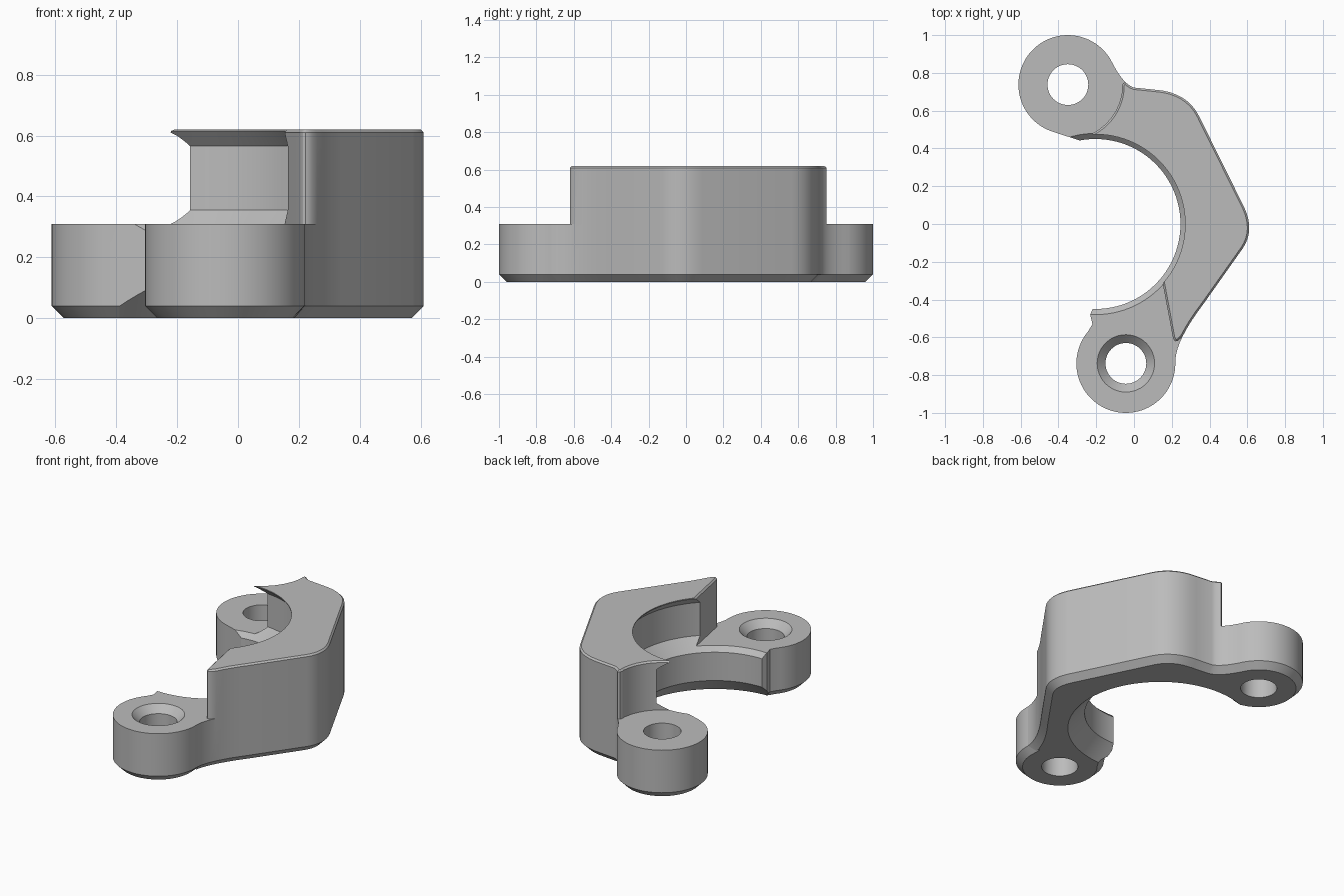
import bpy, bmesh
from math import sin, cos, radians, pi
from mathutils import Vector

if "Cube" in bpy.data.objects:
    bpy.data.objects.remove(bpy.data.objects["Cube"])

grey = bpy.data.materials.new("plain_grey")
grey.use_nodes = True
grey.diffuse_color = (0.5, 0.5, 0.5, 1)
grey.node_tree.nodes["Principled BSDF"].inputs["Base Color"].default_value = (0.5, 0.5, 0.5, 1)

BORE = (-0.204, 0)
FRONT_EAR = (-0.043, -0.738)
BACK_EAR = (-0.35, 0.738)
EAR_R = 0.262


def arc(c, r, a0, a1, n):
    angles = [radians(a0 + (a1 - a0) * i / n) for i in range(n + 1)]
    return [(c[0] + r * cos(a), c[1] + r * sin(a)) for a in angles]


def bend(p0, ctrl, p1, n=8):
    """Rounded corner from p0 to p1."""
    a, b, c = Vector(p0), Vector(ctrl), Vector(p1)
    ts = [i / n for i in range(n + 1)]
    return [tuple(a * (1 - t) ** 2 + b * 2 * t * (1 - t) + c * t * t) for t in ts]


def inset(points, d):
    """Move a counter-clockwise outline inwards by d."""
    pts, out = [Vector(p) for p in points], []
    for i, p in enumerate(pts):
        e1 = (p - pts[i - 1]).normalized()
        e2 = (pts[(i + 1) % len(pts)] - p).normalized()
        n1, n2 = Vector((-e1.y, e1.x)), Vector((-e2.y, e2.x))
        out.append(p + (n1 + n2) * d / (1 + n1.dot(n2)))
    return out


def loft(name, rings):
    """Solid through rings given as (outline, z), bottom to top."""
    bm = bmesh.new()
    loops = [[bm.verts.new((p[0], p[1], z)) for p in pts] for pts, z in rings]
    n = len(loops[0])
    for lo, hi in zip(loops, loops[1:]):
        for i in range(n):
            j = (i + 1) % n
            bm.faces.new((lo[i], lo[j], hi[j], hi[i]))
    bm.faces.new(loops[0][::-1])
    bm.faces.new(loops[-1])
    mesh = bpy.data.meshes.new(name)
    bm.to_mesh(mesh)
    bm.free()
    mesh.materials.append(grey)
    obj = bpy.data.objects.new(name, mesh)
    bpy.context.collection.objects.link(obj)
    return obj


def lathe(name, c, profile, n):
    """Round cutter from a list of (radius, z)."""
    return loft(name, [(arc(c, r, 0, 360, n)[:-1], z) for r, z in profile])


def combine(target, other, operation):
    mod = target.modifiers.new(other.name, "BOOLEAN")
    mod.object, mod.operation, mod.solver = other, operation, "EXACT"
    bpy.context.view_layer.objects.active = target
    bpy.ops.object.modifier_apply(modifier=mod.name)
    bpy.data.objects.remove(other)


# Outer wall shared by the base and the raised body
front_fillet = bend((0.219, -0.72), (0.225, -0.61), (0.37, -0.42))
back_fillet = bend((0.0, 0.722), (-0.06, 0.74), (-0.123, 0.869))
wall = (bend((0.575, -0.13), (0.64, -0.035), (0.585, 0.085))
        + bend((0.345, 0.57), (0.28, 0.7), (0.11, 0.711)))

# Base plate with two ears and a chamfered underside
base = (arc(FRONT_EAR, EAR_R, 140, 364, 48) + front_fillet + wall + back_fillet
        + arc(BACK_EAR, EAR_R, 33, 252, 48)
        + [(-0.2, 0.414), (-0.15, 0.1), (-0.14, -0.3), (-0.215, -0.44),
           (-0.232, -0.48), (-0.22, -0.53)])
bracket = loft("clamp_bracket", [(inset(base, 0.04), 0), (base, 0.04), (base, 0.31)])

# Raised body, relieved around the back ear, with a fine top chamfer
upper = ([(0.14, -0.25)] + bend((0.203, -0.585), (0.212, -0.655), front_fillet[4], 6)
         + front_fillet[5:] + wall + back_fillet[:4] + [(-0.058, 0.746), (-0.064, 0.73)]
         + arc(BACK_EAR, 0.289, -5, -75, 14) + [(-0.25, 0.35), (0, 0)])
body = loft("raised_body", [(upper, 0.31), (upper, 0.61), (inset(upper, 0.01), 0.62)])
combine(bracket, body, "UNION")

# Bore with an internal groove and a flared bottom
bore = lathe("bore", BORE, [(0.56, -0.01), (0.45, 0.1), (0.45, 0.28), (0.525, 0.355),
                            (0.525, 0.565), (0.475, 0.615), (0.475, 0.7)], 96)
combine(bracket, bore, "DIFFERENCE")

# Bolt holes, the front one countersunk
combine(bracket, lathe("front_hole", FRONT_EAR, [(0.108, -0.1), (0.108, 0.265), (0.152, 0.31),
                                                 (0.152, 0.4)], 48), "DIFFERENCE")
combine(bracket, lathe("back_hole", BACK_EAR, [(0.108, -0.1), (0.108, 0.4)], 48), "DIFFERENCE")

# Smooth curved walls, keep crisp edges
bpy.ops.object.select_all(action="DESELECT")
bracket.select_set(True)
bpy.context.view_layer.objects.active = bracket
bpy.ops.object.shade_smooth_by_angle(angle=radians(25))
